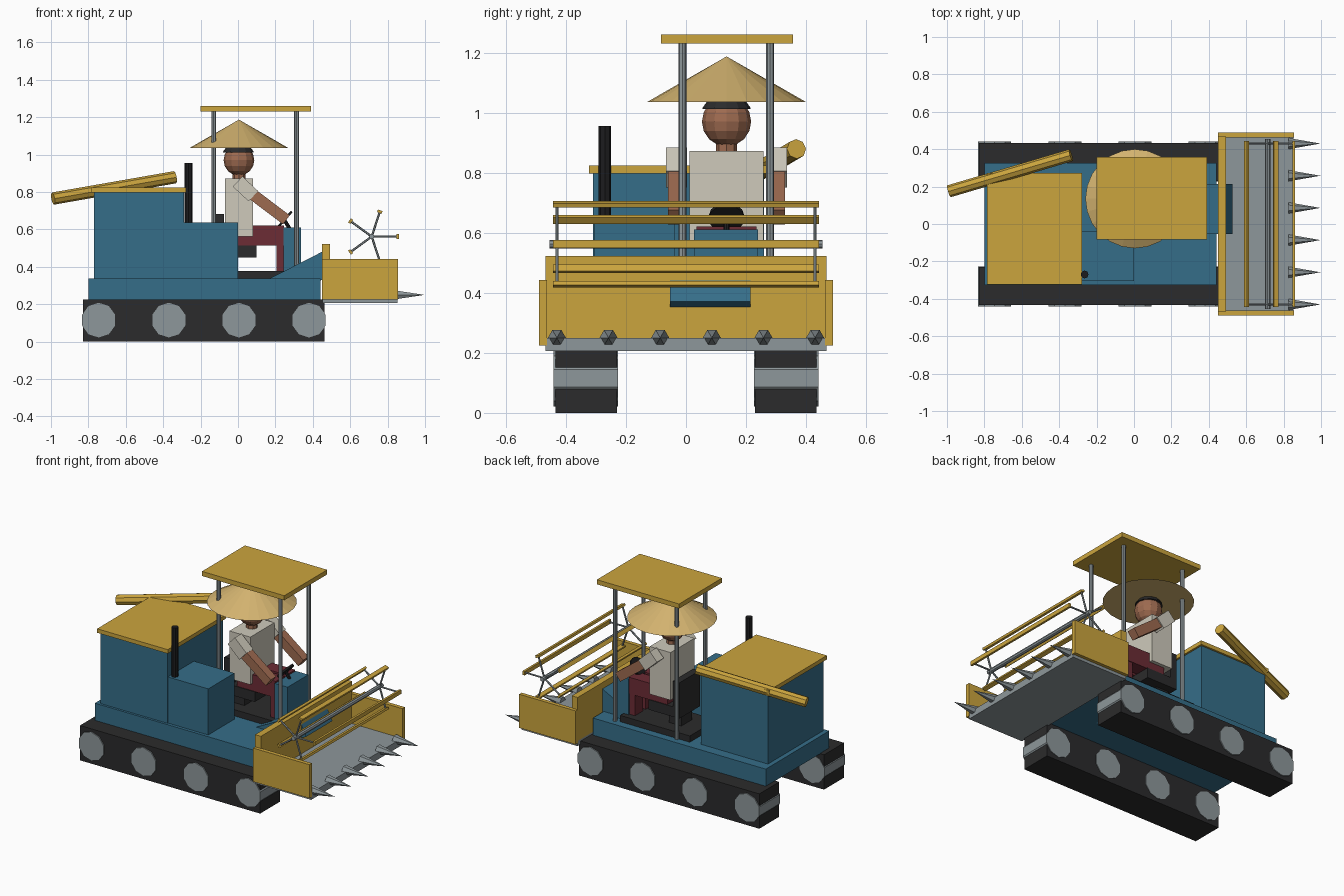
import bpy, bmesh, math
from mathutils import Vector, Matrix

cube = bpy.data.objects.get("Cube")
if cube:
    bpy.data.objects.remove(cube, do_unlink=True)


def material(name, rgb):
    m = bpy.data.materials.new(name)
    m.use_nodes = True
    m.diffuse_color = (*rgb, 1)
    m.node_tree.nodes["Principled BSDF"].inputs["Base Color"].default_value = (*rgb, 1)
    return m


BLUE = material("blue paint", (.036, .155, .25))
GOLD = material("yellow paint", (.6, .375, .048))
STEEL = material("steel grey", (.27, .31, .325))
BLACK = material("rubber black", (.024, .024, .025))
DARK = material("exhaust black", (.012, .012, .013))
SKIN = material("skin brown", (.34, .145, .08))
SHIRT = material("shirt cream", (.62, .59, .5))
MAROON = material("trouser maroon", (.15, .025, .035))
STRAW = material("straw", (.65, .45, .16))


def finish(name, bm, mat, matrix=None):
    if matrix is not None:
        bm.transform(matrix)
    bmesh.ops.recalc_face_normals(bm, faces=bm.faces)
    me = bpy.data.meshes.new(name)
    bm.to_mesh(me)
    bm.free()
    me.materials.append(mat)
    ob = bpy.data.objects.new(name, me)
    bpy.context.collection.objects.link(ob)
    return ob


def block(name, mat, center, size, tilt=0):
    """Box from its centre and size; tilt raises its +x end, in degrees."""
    bm = bmesh.new()
    bmesh.ops.create_cube(bm, size=1)
    m = Matrix.Translation(center) @ Matrix.Rotation(math.radians(-tilt), 4, 'Y')
    return finish(name, bm, mat, m @ Matrix.Diagonal((*size, 1)))


def box(name, mat, x, y, z):
    """Box from its ranges along each axis."""
    return block(name, mat, [sum(r) / 2 for r in (x, y, z)], [r[1] - r[0] for r in (x, y, z)])


def rod(name, mat, a, b, r, sides=8, r2=None, spin=0):
    """Cylinder or cone between two points."""
    a, b = Vector(a), Vector(b)
    bm = bmesh.new()
    bmesh.ops.create_cone(bm, cap_ends=True, segments=sides, radius1=r,
                          radius2=r if r2 is None else r2, depth=(b - a).length)
    turn = (b - a).to_track_quat('Z', 'Y').to_matrix().to_4x4()
    return finish(name, bm, mat, Matrix.Translation((a + b) / 2) @ turn
                  @ Matrix.Rotation(math.radians(spin), 4, 'Z'))


def ball(name, mat, center, size, cut=None):
    """Low-poly ellipsoid, optionally keeping only what lies above height cut."""
    bm = bmesh.new()
    bmesh.ops.create_uvsphere(bm, u_segments=12, v_segments=8, radius=1)
    bm.transform(Matrix.Translation(center) @ Matrix.Diagonal((*size, 1)))
    if cut is not None:
        geom = bm.verts[:] + bm.edges[:] + bm.faces[:]
        bmesh.ops.bisect_plane(bm, geom=geom, plane_co=(0, 0, cut),
                               plane_no=(0, 0, 1), clear_inner=True)
        bmesh.ops.holes_fill(bm, edges=[e for e in bm.edges if e.is_boundary])
    return finish(name, bm, mat)


# Tracks with road wheels
for side, s in (("right", -1), ("left", 1)):
    box(side + "_track", BLACK, (-.83, .463), sorted((s * .23, s * .434)), (0, .226))
    for i in range(4):
        x = -.745 + i * .375
        rod(f"{side}_wheel_{i + 1}", STEEL, (x, s * .227, .115), (x, s * .441, .115), .093, 10)

# Hull, grain tank and engine box
box("chassis", BLUE, (-.8, .44), (-.325, .325), (.224, .337))
box("grain_tank", BLUE, (-.77, -.29), (-.31, .26), (.337, .798))
box("tank_lid", GOLD, (-.785, -.278), (-.323, .272), (.797, .823))
box("engine_box", BLUE, (-.29, 0), (-.305, -.037), (.337, .636))
rod("exhaust_pipe", DARK, (-.264, -.27, .6), (-.264, -.27, .955), .021)
rod("unloading_auger", GOLD, (-.989, .175, .765), (-.337, .368, .879), .033)

# Operator platform, seat and console
box("platform", BLACK, (-.22, .28), (0, .275), (.337, .378))
box("seat_pedestal", BLACK, (-.1, -.01), (.08, .19), (.378, .46))
box("seat_cushion", BLACK, (-.12, .1), (.03, .24), (.45, .515))
box("seat_back", BLACK, (-.12, -.075), (.03, .24), (.45, .682))
box("console", BLUE, (.243, .337), (.027, .24), (.337, .61))
rod("steering_column", DARK, (.285, .135, .59), (.248, .135, .65), .01)
rod("steering_wheel", DARK, (.252, .135, .647), (.243, .135, .655), .06, 12)

# Canopy on four posts
box("canopy", GOLD, (-.2, .39), (-.083, .357), (1.23, 1.26))
for px, end in ((-.13, "rear"), (.313, "front")):
    for py, side in ((-.012, "right"), (.28, "left")):
        rod(f"{end}_{side}_post", STEEL, (px, py, .33), (px, py, 1.232), .013)

# Operator
box("torso", SHIRT, (-.07, .08), (.012, .258), (.563, .872))
rod("neck", SKIN, (.005, .135, .86), (.005, .135, .92), .035)
ball("head", SKIN, (.005, .135, .97), (.082, .082, .083))
ball("hair", BLACK, (.002, .135, .985), (.088, .086, .082), 1.012)
rod("straw_hat", STRAW, (.005, .135, 1.035), (.005, .135, 1.187), .265, 24, 0)
for side, s in (("right", -1), ("left", 1)):
    arm_y, leg_y = .135 + s * .167, .135 + s * .055
    block(side + "_sleeve", SHIRT, (.04, arm_y, .817), (.115, .07, .075), -43)
    block(side + "_forearm", SKIN, (.165, arm_y, .722), (.235, .056, .06), -37)
    box(side + "_thigh", MAROON, (-.03, .246), (leg_y - .045, leg_y + .045), (.513, .62))
    box(side + "_shin", MAROON, (.205, .243), (leg_y - .04, leg_y + .04), (.378, .53))

# Feeder house and header
block("feeder_house", BLUE, (.346, .08, .353), (.34, .268, .133), 27)
box("header_bed", STEEL, (.452, .852), (-.468, .468), (.206, .25))
box("header_back", GOLD, (.45, .492), (-.468, .468), (.24, .522))
for side, s in (("right", -1), ("left", 1)):
    box(side + "_header_side", GOLD, (.45, .855), sorted((s * .463, s * .489)), (.225, .443))
for i in range(6):
    y = (i - 2.5) * .172
    rod(f"divider_tooth_{i + 1}", STEEL, (.825, y, .25), (.997, y, .25), .03, 6, 0, 30)

# Reel with five slats
hub = Vector((.715, 0, .562))
rod("reel_shaft", STEEL, hub + Vector((0, -.455, 0)), hub + Vector((0, .455, 0)), .014)
for i in range(5):
    angle = i * 72
    a = math.radians(angle)
    tip = hub + Vector((math.cos(a), 0, math.sin(a))) * .14
    block(f"reel_slat_{i + 1}", GOLD, tip, (.014, .886, .026), angle)
    for side, s in (("right", -1), ("left", 1)):
        off = Vector((0, s * .43, 0))
        rod(f"{side}_reel_spoke_{i + 1}", STEEL, hub + off, tip + off, .006, 6)
